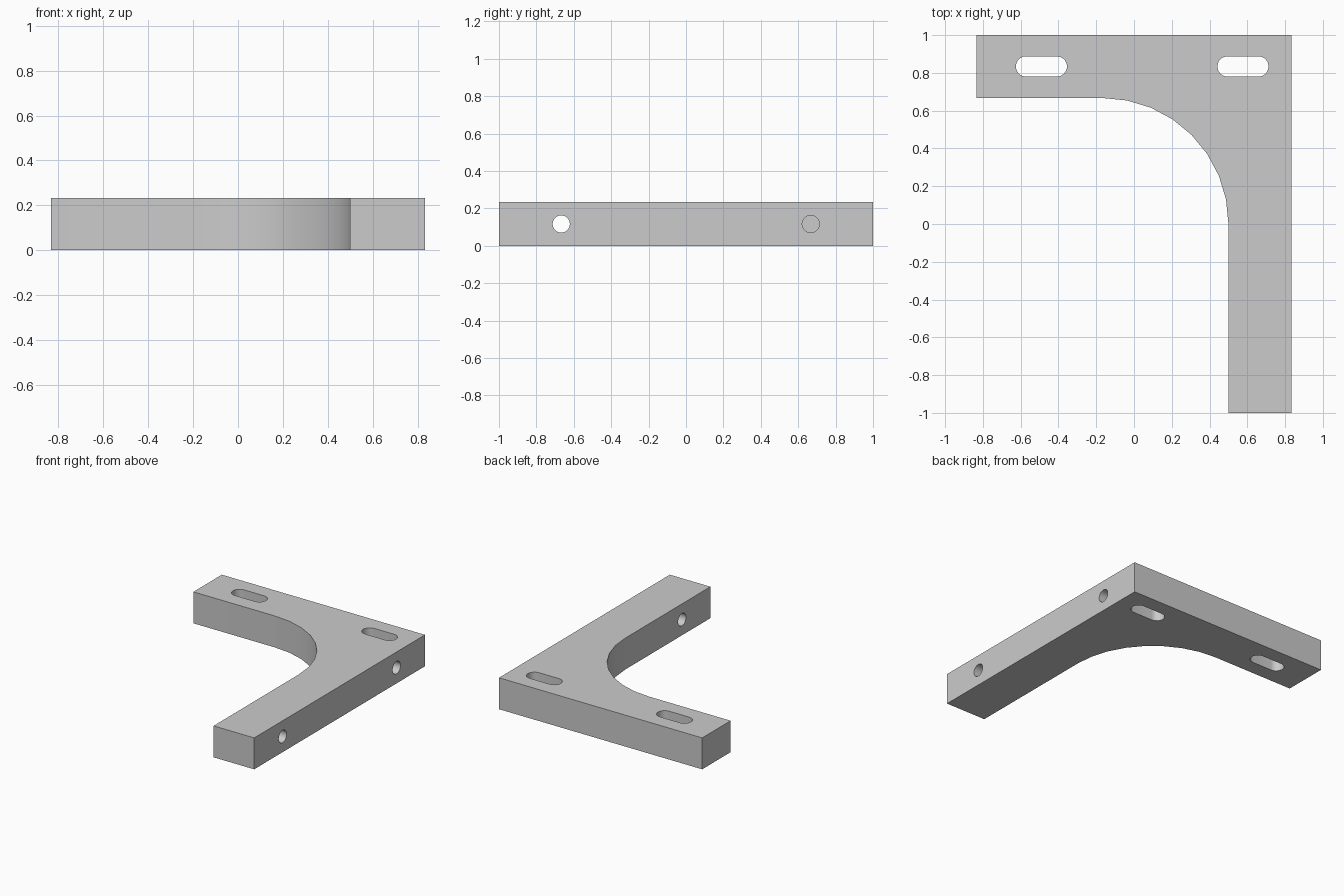
import bpy
import bmesh
from math import sin, cos, pi, radians
from mathutils import Matrix, Vector

if "Cube" in bpy.data.objects:
    bpy.data.objects.remove(bpy.data.objects["Cube"], do_unlink=True)

HALF_X, HALF_Y = 0.833, 1.0
ARM = 0.333       # width of each arm
HEIGHT = 0.233
FILLET = 0.667    # radius of the inner corner


def arc(cx, cy, r, start, end, steps):
    angles = [start + (end - start) * i / steps for i in range(steps + 1)]
    return [(cx + r * cos(a), cy + r * sin(a)) for a in angles]


def prism(name, outline, depth, matrix=Matrix()):
    """Extrude a counter-clockwise outline upward, then place it."""
    bm = bmesh.new()
    base = bm.faces.new([bm.verts.new((x, y, 0)) for x, y in outline])
    top = bmesh.ops.extrude_face_region(bm, geom=[base])["geom"]
    bmesh.ops.translate(bm, vec=Vector((0, 0, depth)),
                        verts=[v for v in top if isinstance(v, bmesh.types.BMVert)])
    bmesh.ops.recalc_face_normals(bm, faces=bm.faces)
    bm.transform(matrix)
    mesh = bpy.data.meshes.new(name)
    bm.to_mesh(mesh)
    bm.free()
    obj = bpy.data.objects.new(name, mesh)
    bpy.context.collection.objects.link(obj)
    return obj


def cut(target, cutter):
    """Subtract the cutter and remove it afterwards."""
    cutter.hide_render = True
    mod = target.modifiers.new("cut", "BOOLEAN")
    mod.operation = "DIFFERENCE"
    mod.solver = "EXACT"
    mod.object = cutter
    bpy.ops.object.modifier_apply(modifier=mod.name)
    bpy.data.objects.remove(cutter, do_unlink=True)


# L-shaped bracket with a large inner fillet
inner_x, inner_y = HALF_X - ARM, HALF_Y - ARM
outline = [(-HALF_X, HALF_Y), (-HALF_X, inner_y)]
outline += arc(inner_x - FILLET, inner_y - FILLET, FILLET, pi / 2, 0, 8)
outline += [(inner_x, -HALF_Y), (HALF_X, -HALF_Y), (HALF_X, HALF_Y)]
bracket = prism("bracket", outline, HEIGHT)

grey = bpy.data.materials.new("light grey")
grey.use_nodes = True
grey.diffuse_color = (0.6, 0.6, 0.6, 1)
grey.node_tree.nodes["Principled BSDF"].inputs["Base Color"].default_value = (0.6, 0.6, 0.6, 1)
bracket.data.materials.append(grey)

bpy.ops.object.select_all(action="DESELECT")
bracket.select_set(True)
bpy.context.view_layer.objects.active = bracket

# Vertical slots through the back arm
slot_r, slot_half = 0.054, 0.081
slot = arc(slot_half, 0, slot_r, -pi / 2, pi / 2, 16)
slot += arc(-slot_half, 0, slot_r, pi / 2, 3 * pi / 2, 16)
for x in (-0.49, 0.577):
    place = Matrix.Translation((x, 0.834, -0.1))
    cut(bracket, prism("slot_cutter", slot, HEIGHT + 0.2, place))

# Round side holes: one through the side arm, one blind in the corner
circle = arc(0, 0, 0.046, 0, 2 * pi, 32)[:-1]
for y, depth in ((-0.667, 0.5), (0.667, ARM)):
    start = HALF_X - depth
    place = Matrix.Translation((start, y, HEIGHT / 2)) @ Matrix.Rotation(pi / 2, 4, "Y")
    cut(bracket, prism("hole_cutter", circle, depth + 0.1, place))

bpy.ops.object.shade_smooth_by_angle(angle=radians(30))
